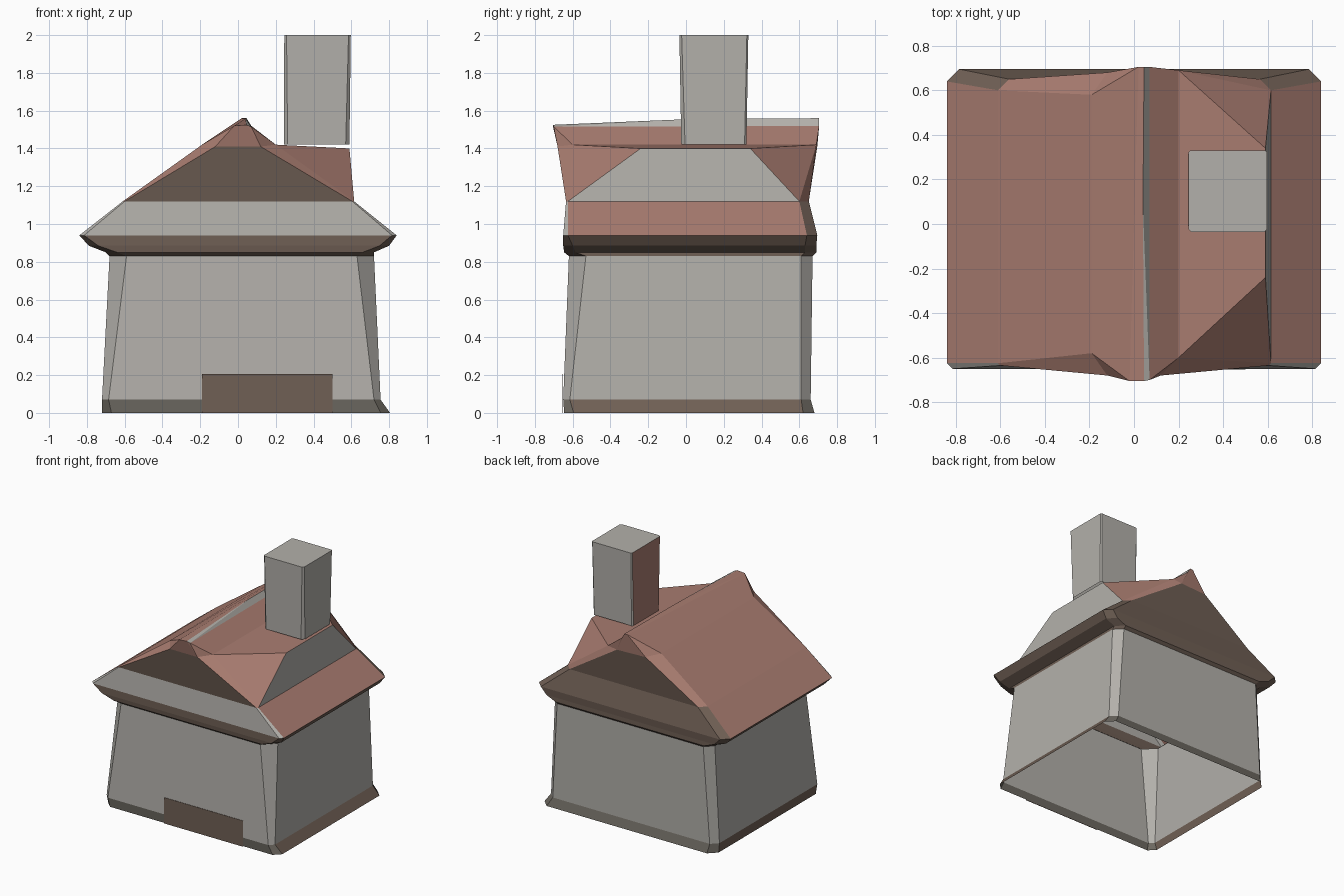
import bpy, bmesh

if "Cube" in bpy.data.objects:
    bpy.data.objects.remove(bpy.data.objects["Cube"])


def material(name, rgb):
    m = bpy.data.materials.new(name)
    m.diffuse_color = (*rgb, 1)
    m.use_nodes = True
    m.node_tree.nodes["Principled BSDF"].inputs["Base Color"].default_value = m.diffuse_color
    return m


STONE, BRICK, BROWN, TAUPE = 0, 1, 2, 3
MATS = [material("stone", (0.45, 0.435, 0.405)),
        material("brick", (0.40, 0.205, 0.165)),
        material("brown", (0.16, 0.115, 0.09)),
        material("taupe", (0.155, 0.142, 0.12))]


def make(name, faces):
    """Build an object from (points, material) polygons, welding shared corners."""
    bm = bmesh.new()
    for pts, mat in faces:
        f = bm.faces.new([bm.verts.new(p) for p in pts])
        f.material_index = mat
    bmesh.ops.remove_doubles(bm, verts=bm.verts, dist=0.001)
    bmesh.ops.recalc_face_normals(bm, faces=bm.faces)
    me = bpy.data.meshes.new(name)
    bm.to_mesh(me)
    bm.free()
    for m in MATS:
        me.materials.append(m)
    ob = bpy.data.objects.new(name, me)
    bpy.context.collection.objects.link(ob)
    return ob


def ring(z, x0, x1, y0, y1, cf, cb):
    """Rectangle with front corners cut by cf and back corners by cb."""
    return [(x, y, z) for x, y in (
        (x0 + cf, y0), (x1 - cf, y0), (x1, y0 + cf), (x1, y1 - cb),
        (x1 - cb, y1), (x0 + cb, y1), (x0, y1 - cb), (x0, y0 + cf))]


def band(a, b, mats):
    """Join two rings; mats runs front, corner, right, corner, back, ..."""
    return [([a[i], a[(i + 1) % 8], b[(i + 1) % 8], b[i]], mats[i])
            for i in range(8)]


# Plinth and walls, open underneath
ground = ring(0.0, -0.72, 0.805, -0.645, 0.68, 0.05, 0.06)
sill = ring(0.07, -0.72, 0.755, -0.65, 0.66, 0.035, 0.05)
wall_top = ring(0.83, -0.68, 0.72, -0.62, 0.67, 0.09, 0.06)
make("plinth", band(ground, sill, [TAUPE, TAUPE, BROWN, TAUPE, TAUPE, TAUPE, BROWN, TAUPE]))
make("walls", band(sill, wall_top, [STONE] * 8))

# Eaves
soffit = ring(0.85, -0.70, 0.72, -0.645, 0.69, 0.06, 0.06)
lip = ring(0.885, -0.79, 0.80, -0.65, 0.69, 0.05, 0.06)
edge = ring(0.94, -0.84, 0.84, -0.65, 0.695, 0.025, 0.055)
skirt = ring(1.12, -0.61, 0.615, -0.635, 0.65, 0.01, 0.05)
eaves = []
for a, b in ((wall_top, soffit), (soffit, lip), (lip, edge)):
    eaves += band(a, b, [BROWN] * 8)
eaves += band(edge, skirt, [STONE, STONE, BRICK, BROWN, BROWN, BROWN, BRICK, STONE])
make("eaves", eaves)

# Upper roof: one profile at each gable end, plus the shelf under the chimney
a0, a1, p5f, p5b, b1, b0, p0b, p0f = skirt
front = dict(a=a0, b=a1, eave_l=p0f, eave_r=p5f,
             bend_l=(-0.19, -0.58, 1.42), ridge_l=(-0.02, -0.705, 1.52),
             ridge_r=(0.045, -0.705, 1.525), step=(0.07, -0.70, 1.515),
             bend_r=(0.2, -0.6, 1.42), g_l=(-0.12, -0.68, 1.41),
             g_r=(0.12, -0.68, 1.41), shelf=(0.59, -0.24, 1.40))
back = dict(a=b0, b=b1, eave_l=p0b, eave_r=p5b,
            bend_l=(-0.19, 0.58, 1.42), ridge_l=(0.02, 0.705, 1.56),
            ridge_r=(0.045, 0.705, 1.56), step=(0.07, 0.705, 1.52),
            bend_r=(0.2, 0.69, 1.42), g_l=(-0.12, 0.68, 1.41),
            g_r=(0.12, 0.695, 1.41), shelf=(0.59, 0.34, 1.40))
roof = []
strips = ["eave_l", "bend_l", "ridge_l", None, "step", "bend_r", "shelf", "eave_r"]
for p, q in zip(strips, strips[1:]):
    if p and q:
        mat = STONE if q == "eave_r" else BRICK
        roof.append(([front[p], back[p], back[q], front[q]], mat))
# Ridge cap: climbs to the middle, then runs level with a steep step on its right
mid = (0.04, 0.08, 1.558)
roof += [([front["ridge_l"], back["ridge_l"], mid], BRICK),
         ([back["ridge_l"], back["ridge_r"], mid], BRICK),
         ([front["ridge_l"], mid, front["ridge_r"]], BRICK),
         ([front["ridge_r"], mid, front["step"]], STONE),
         ([front["step"], mid, back["ridge_r"], back["step"]], STONE)]
ends = [("a b g_r g_l", BROWN), ("a eave_l bend_l g_l", BRICK),
        ("bend_l ridge_l g_l", BRICK), ("ridge_l ridge_r g_r g_l", BRICK),
        ("ridge_r step g_r", BRICK), ("step bend_r g_r", BRICK),
        ("bend_r eave_r b g_r", BRICK), ("bend_r shelf eave_r", BRICK)]
for end in (front, back):
    roof += [([end[k] for k in keys.split()], mat) for keys, mat in ends]
make("roof", roof)

# Chimney with a brick left side
foot = ring(1.42, 0.243, 0.59, -0.025, 0.32, 0.02, 0.01)
top = ring(2.0, 0.245, 0.597, -0.035, 0.33, 0.012, 0.008)
make("chimney", band(foot, top, [STONE] * 6 + [BRICK, STONE]) + [(top, STONE)])

# Door panel, lying on the front wall
bpy.ops.mesh.primitive_cube_add(size=1, location=(0.155, -0.652, 0.1025))
door = bpy.context.object
door.name = "door"
door.scale = (0.69, 0.003, 0.205)
door.data.materials.append(MATS[BROWN])
